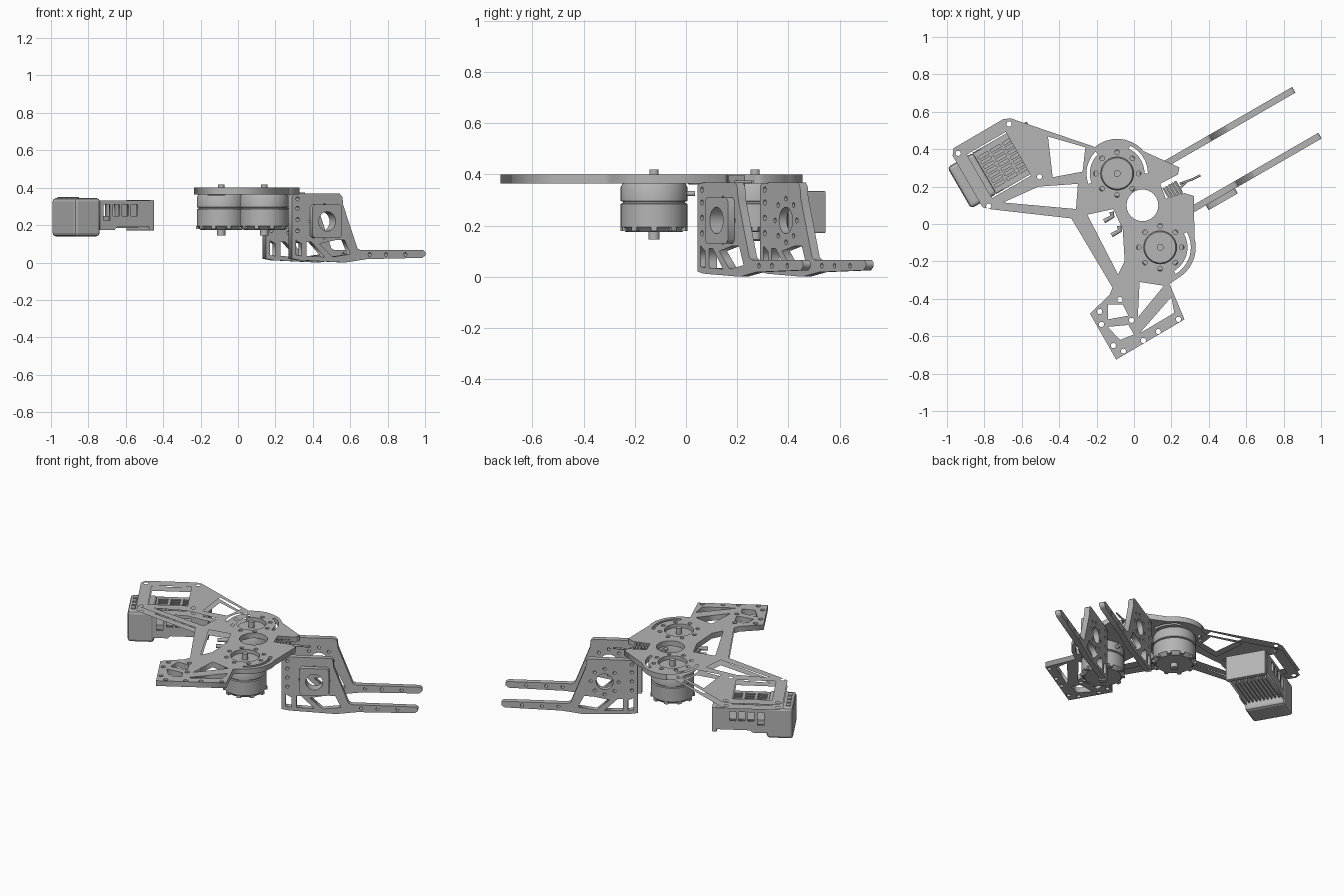
import bpy, bmesh
from math import cos, sin, pi, radians
from mathutils import Matrix, Vector

cube = bpy.data.objects.get("Cube")
if cube:
    bpy.data.objects.remove(cube)

grey = bpy.data.materials.new("machined_grey")
grey.use_nodes = True
COLOUR = (0.46, 0.46, 0.46, 1)
grey.diffuse_color = COLOUR
grey.node_tree.nodes["Principled BSDF"].inputs["Base Color"].default_value = COLOUR


def add(name, mesh, matrix=Matrix()):
    ob = bpy.data.objects.new(name, mesh)
    bpy.context.scene.collection.objects.link(ob)
    mesh.materials.clear()
    mesh.materials.append(grey)
    ob.matrix_world = matrix
    return ob


def smooth(ob):
    bpy.ops.object.select_all(action='DESELECT')
    ob.select_set(True)
    bpy.context.view_layer.objects.active = ob
    bpy.ops.object.shade_smooth_by_angle(angle=radians(35))


def arc(c, r, a, b, n=12):
    steps = [radians(a + (b - a) * i / n) for i in range(n + 1)]
    return [(c[0] + r * cos(t), c[1] + r * sin(t)) for t in steps]


def circle(c, r, n=24):
    return arc(c, r, 0, 360, n)[:-1]


def slot(c, r, w, a, b):
    return arc(c, r + w, a, b) + arc(c, r - w, b, a)


def rect(x0, x1, y0, y1):
    return [(x0, y0), (x1, y0), (x1, y1), (x0, y1)]


def panel(name, loops, thick, matrix=Matrix()):
    """Flat sheet: first loop is the outline, the rest are openings."""
    cu = bpy.data.curves.new(name, 'CURVE')
    cu.dimensions = '2D'
    cu.fill_mode = 'BOTH'
    cu.extrude = thick / 2
    for loop in loops:
        sp = cu.splines.new('POLY')
        sp.points.add(len(loop) - 1)
        for p, q in zip(sp.points, loop):
            p.co = (q[0], q[1], 0, 1)
        sp.use_cyclic_u = True
    tmp = bpy.data.objects.new(name + "_outline", cu)
    bpy.context.scene.collection.objects.link(tmp)
    dg = bpy.context.evaluated_depsgraph_get()
    mesh = bpy.data.meshes.new_from_object(tmp.evaluated_get(dg))
    bpy.data.objects.remove(tmp)
    return add(name, mesh, matrix)


def box(name, lo, hi, matrix=Matrix(), bevel=0):
    bm = bmesh.new()
    bmesh.ops.create_cube(bm, size=1)
    lo, hi = Vector(lo), Vector(hi)
    for v in bm.verts:
        v.co = (lo + hi) / 2 + v.co * (hi - lo)
    if bevel:
        bmesh.ops.bevel(bm, geom=bm.edges[:], offset=bevel, segments=2,
                        profile=0.5, affect='EDGES')
    mesh = bpy.data.meshes.new(name)
    bm.to_mesh(mesh)
    bm.free()
    return add(name, mesh, matrix)


def lathe(name, profile, centre, n=40):
    bm = bmesh.new()
    verts = [bm.verts.new((r, 0, z)) for r, z in profile]
    edges = [bm.edges.new(e) for e in zip(verts, verts[1:])]
    bmesh.ops.spin(bm, geom=verts + edges, cent=(0, 0, 0), axis=(0, 0, 1),
                   angle=2 * pi, steps=n)
    bmesh.ops.remove_doubles(bm, verts=bm.verts, dist=0.0005)
    bmesh.ops.recalc_face_normals(bm, faces=bm.faces)
    mesh = bpy.data.meshes.new(name)
    bm.to_mesh(mesh)
    bm.free()
    smooth(add(name, mesh, Matrix.Translation((*centre, 0))))


def wire(name, points, r):
    cu = bpy.data.curves.new(name, 'CURVE')
    cu.dimensions = '3D'
    cu.bevel_depth = r
    cu.bevel_resolution = 1
    cu.use_fill_caps = True
    sp = cu.splines.new('POLY')
    sp.points.add(len(points) - 1)
    for p, q in zip(sp.points, points):
        p.co = (*q, 1)
    add(name, cu)


BACK, FRONT = (-0.09, 0.27), (0.14, -0.125)     # motor axes
TURN = Matrix.Rotation(radians(30), 4, 'Z')
CASE = Matrix.Translation((-0.7225, 0.315, 0)) @ TURN


def in_case(points):
    return [(CASE @ Vector((x, y, 0))).to_2d() for x, y in points]


# Main plate: case ring, hub and front foot in one sheet
outline = (arc(BACK, 0.185, 130, 40)
           + [(0.243, 0.302), (0.235, 0.265), (0.14, 0.215), (0.17, 0.135),
              (0.27, 0.165), (0.32, 0.15)]
           + arc(FRONT, 0.19, 15, -60)
           + [(0.19, -0.32), (0.27, -0.51), (-0.095, -0.725), (-0.235, -0.48),
              (-0.13, -0.377), (-0.115, -0.34), (-0.335, 0.03), (-0.775, 0.08),
              (-0.81, 0.09), (-0.97, 0.365), (-0.965, 0.405), (-0.70, 0.56),
              (-0.66, 0.565)])
openings = [
    in_case(rect(-0.12, 0.12, -0.135, 0.135)),
    [(-0.46, 0.468), (-0.26, 0.41), (-0.275, 0.28), (-0.435, 0.25)],
    [(-0.51, 0.20), (-0.30, 0.215), (-0.31, 0.08), (-0.70, 0.115)],
    [(-0.25, 0.05), (-0.11, 0.08), (-0.06, -0.03), (-0.05, -0.2), (-0.085, -0.27)],
    [(0.03, -0.31), (0.16, -0.33), (0.02, -0.5)],
    [(0.2, -0.39), (0.215, -0.475), (0.03, -0.585)],
    [(-0.14, -0.43), (-0.06, -0.43), (-0.03, -0.49), (-0.14, -0.51)],
    [(-0.14, -0.55), (-0.03, -0.54), (0.0, -0.59), (-0.075, -0.62)],
    circle((0.045, 0.1), 0.085),
    slot(BACK, 0.155, 0.009, 0, 65), slot(BACK, 0.155, 0.009, 135, 200),
    slot(FRONT, 0.155, 0.009, -60, 30)]
for c in (BACK, FRONT):
    openings.append(circle(c, 0.088, 32))
    openings += [circle(p, 0.013, 10) for p in circle(c, 0.115, 8)]
openings += [circle(p, 0.014, 12) for p in in_case(rect(-0.157, 0.157, -0.163, 0.163))]
for p in [(-0.184, -0.468), (-0.174, -0.537), (-0.11, -0.65), (-0.056, -0.68),
          (0.05, -0.623), (0.13, -0.575), (0.238, -0.51), (-0.013, -0.515),
          (-0.075, -0.404)]:
    openings.append(circle(p, 0.014, 12))
plate = panel("main_plate", [outline] + openings, 0.035,
              Matrix.Translation((0, 0, 0.3825)))

# The rear arm is open at its edges: two sheets without side walls
bm = bmesh.new()
bm.from_mesh(plate.data)
walls = []
for f in bm.faces:
    c = f.calc_center_median()
    if abs(f.normal.z) < 0.5 and c.x < -0.16 and c.y > -0.4:
        walls.append(f)
bmesh.ops.delete(bm, geom=walls, context='FACES')
bm.to_mesh(plate.data)
bm.free()

# Motors: stator, bell, tapered end, stub and shaft
bell = [(0, 0.145), (0.022, 0.145), (0.022, 0.175), (0.11, 0.175), (0.13, 0.195),
        (0.13, 0.285), (0.122, 0.288), (0.122, 0.293), (0.13, 0.296),
        (0.13, 0.35), (0.122, 0.364), (0.09, 0.364), (0.083, 0.378), (0.018, 0.378),
        (0.018, 0.418), (0, 0.418)]
for name, c in (("back", BACK), ("front", FRONT)):
    lathe(name + "_motor", bell, c)
    for i, p in enumerate(circle(c, 0.122, 10)):
        box(f"{name}_motor_lug_{i}", (-0.012, -0.012, 0.178), (0.012, 0.012, 0.195),
            Matrix.Translation((*p, 0)) @ Matrix.Rotation(2 * pi * i / 10, 4, 'Z'))
wire("front_motor_lead", [(0.14, 0.0, 0.325), (0.14, 0.035, 0.325)], 0.012)

# Fork: two upright side plates with long prongs
side = [(0, 0.02), (0, 0.355), (0.015, 0.368), (0.295, 0.368), (0.312, 0.35),
        (0.315, 0.31), (0.405, 0.075), (0.425, 0.066), (0.81, 0.066), (0.825, 0.055),
        (0.825, 0.04), (0.805, 0.025), (0.46, 0.018), (0.33, 0.0), (0.05, 0.012)]
cuts = [[(0.025, 0.04), (0.06, 0.035), (0.06, 0.10), (0.025, 0.12)],
        [(0.09, 0.035), (0.20, 0.03), (0.12, 0.11), (0.09, 0.11)],
        [(0.17, 0.10), (0.25, 0.03), (0.36, 0.045), (0.325, 0.12), (0.27, 0.12)],
        circle((0.2, 0.22), 0.052)]
cuts += [circle(p, 0.01, 10) for p in circle((0.2, 0.22), 0.085, 8)]
cuts += [circle((0.035, z), 0.011, 10) for z in (0.17, 0.23, 0.29, 0.34)]
cuts += [circle((s, 0.043), 0.01, 10) for s in (0.48, 0.58, 0.7)]
UP = TURN @ Matrix.Rotation(pi / 2, 4, 'X')
for name, x, y in (("back_fork_plate", 0.14, 0.305), ("front_fork_plate", 0.28, 0.06)):
    place = Matrix.Translation((x, y, 0)) @ UP
    panel(name, [side] + cuts, 0.035, place)

# Square mount on the outer face of the front fork plate
mount = [(0.11, 0.145), (0.125, 0.13), (0.275, 0.13), (0.29, 0.145),
         (0.29, 0.295), (0.275, 0.31), (0.125, 0.31), (0.11, 0.295)]
panel("fork_mount", [mount, circle((0.2, 0.22), 0.052)], 0.03,
      place @ Matrix.Translation((0, 0, 0.0325)))

# Electronics case: thick end, end panel, slotted lid, fins and side walls
box("case_end", (-0.245, -0.127, 0.14), (-0.085, 0.127, 0.345), CASE, 0.018)
for i in range(4):
    y = -0.09 + i * 0.05
    box(f"case_port_{i}", (-0.225, y, 0.342), (-0.2, y + 0.035, 0.35), CASE)
box("case_far_panel", (0.215, -0.127, 0.17), (0.245, 0.127, 0.335), CASE, 0.006)
lid = [rect(-0.09, 0.22, -0.122, 0.122)]
for col in range(3):
    for row in range(7):
        x, y = -0.075 + col * 0.075, -0.095 + row * 0.029
        lid.append(rect(x, x + 0.06, y, y + 0.015))
panel("case_lid", lid, 0.015, CASE @ Matrix.Translation((0, 0, 0.325)))
box("heat_sink_base", (-0.09, -0.1, 0.235), (0.22, 0.1, 0.25), CASE)
for i in range(9):
    y = -0.1 + i * 0.024
    box(f"heat_sink_fin_{i}", (-0.085, y, 0.185), (0.16, y + 0.008, 0.236), CASE)
wall = [(-0.09, 0.175), (0.0, 0.175), (0.015, 0.19), (0.22, 0.19), (0.22, 0.332),
        (-0.09, 0.332)]
vents = [rect(-0.07, -0.03, 0.225, 0.31), rect(-0.01, 0.03, 0.25, 0.31),
         rect(0.045, 0.085, 0.25, 0.31), rect(0.1, 0.14, 0.25, 0.31)]
for name, y in (("front", -0.121), ("back", 0.121)):
    panel(f"case_{name}_wall", [wall] + vents, 0.012,
          CASE @ Matrix.Translation((0, y, 0)) @ Matrix.Rotation(pi / 2, 4, 'X'))

# Ribbed connector with its leads, and loose leads by the hub
plug = Matrix.Translation((0.21, 0.18, 0)) @ TURN
box("plug", (-0.045, -0.035, 0.345), (0.04, 0.035, 0.375), plug)
for i in range(5):
    x = -0.045 + i * 0.018
    box(f"plug_rib_{i}", (x, -0.038, 0.345), (x + 0.009, 0.038, 0.395), plug)
for i, y in enumerate((0.19, 0.215)):
    wire(f"plug_lead_{i}", [(0.245, y, 0.37), (0.285, 0.23, 0.37), (0.315, 0.24, 0.37),
                            (0.355, 0.26, 0.37)], 0.006)
for i, (x, y) in enumerate(((-0.15, 0.015), (-0.11, -0.06))):
    wire(f"hub_lead_{i}", [(x - 0.01, y, 0.37), (x + 0.035, y + 0.025, 0.37),
                           (x + 0.03, y + 0.05, 0.37)], 0.012)
